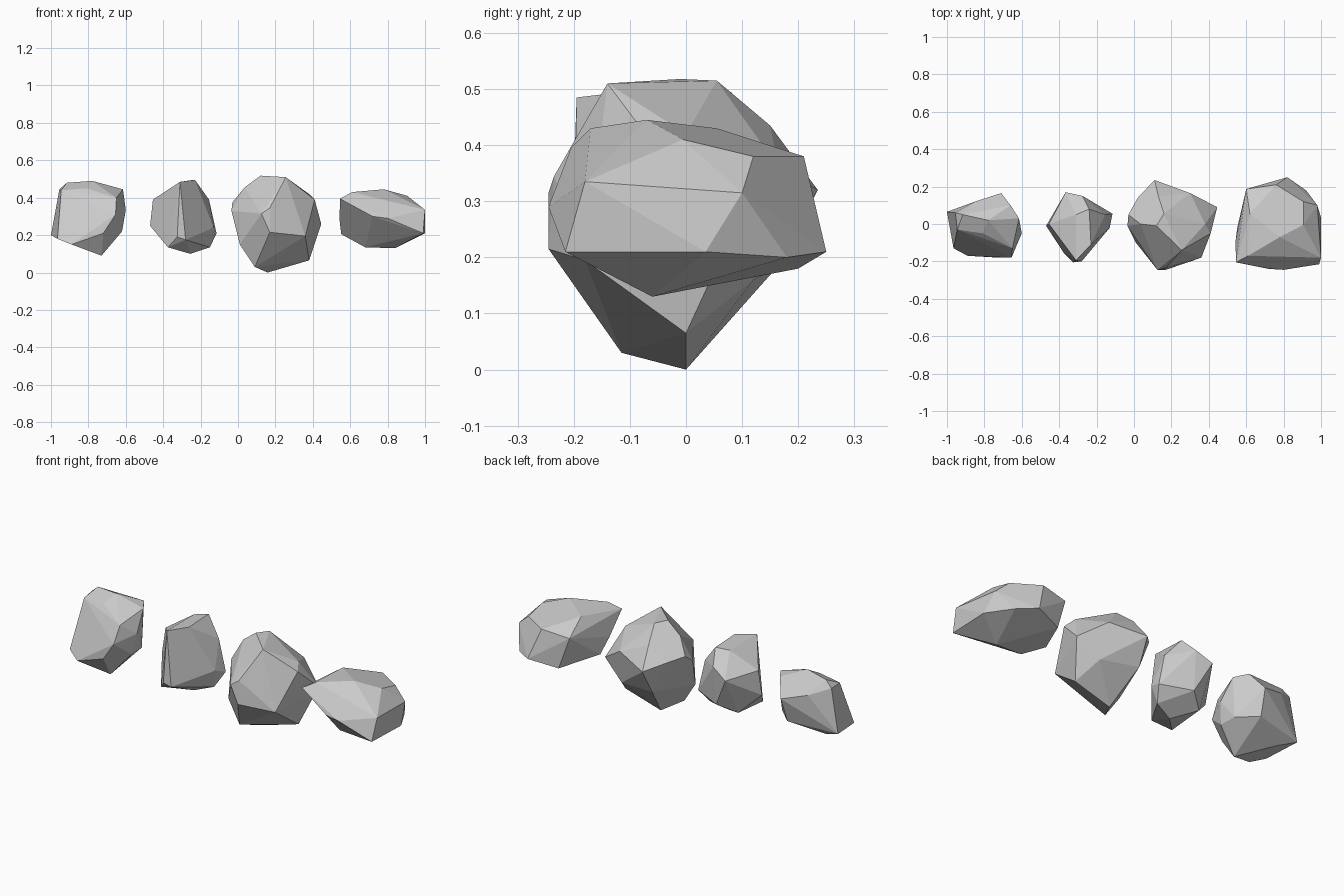
import bpy, bmesh, math


def rock(name, corners):
    """Faceted boulder: the convex hull of its corner points."""
    bm = bmesh.new()
    for c in corners:
        bm.verts.new(c)
    bmesh.ops.convex_hull(bm, input=bm.verts[:])
    bmesh.ops.delete(bm, geom=[v for v in bm.verts if not v.link_faces], context='VERTS')
    # merge nearly flat neighbours into larger facets
    bmesh.ops.dissolve_limit(bm, angle_limit=math.radians(5),
                             verts=bm.verts[:], edges=bm.edges[:])
    bmesh.ops.recalc_face_normals(bm, faces=bm.faces[:])
    mesh = bpy.data.meshes.new(name)
    bm.to_mesh(mesh)
    bm.free()
    ob = bpy.data.objects.new(name, mesh)
    bpy.context.collection.objects.link(ob)
    return ob


# leftmost blocky rock
rock("rock_blocky", [
    (-1, .065, .20), (-.965, -.13, .18), (-.955, .06, .445), (-.945, -.03, .44),
    (-.915, .05, .48), (-.78, .02, .49), (-.81, -.05, .45), (-.615, .03, .445),
    (-.66, .10, .45), (-.65, -.13, .40), (-.60, -.05, .335), (-.72, -.18, .21),
    (-.655, -.18, .31), (-.89, -.17, .15), (-.62, -.07, .22), (-.71, .165, .36),
    (-.85, .12, .40), (-.73, -.10, .09), (-.90, .03, .16), (-.625, .03, .22),
    (-.72, .12, .22)])

# slim upright rock
rock("rock_slim", [
    (-.47, -.01, .25), (-.455, 0, .39), (-.365, .17, .37), (-.275, .15, .42),
    (-.31, .05, .485), (-.24, .08, .495), (-.23, -.11, .495), (-.31, -.195, .485),
    (-.155, .05, .39), (-.115, .055, .21), (-.13, -.02, .24), (-.325, -.205, .19),
    (-.28, -.20, .175), (-.15, 0, .135), (-.255, -.03, .10), (-.375, -.155, .135),
    (-.37, .06, .15), (-.28, .13, .2)])

# large rock tapering to the ground
rock("rock_large", [
    (.12, -.01, .518), (.255, -.14, .51), (.16, .055, .515), (.035, 0, .455),
    (-.035, -.01, .33), (-.03, .05, .375), (.02, .14, .36), (.11, .235, .32),
    (.13, .15, .435), (.30, .165, .36), (.38, 0, .42), (.41, -.05, .39),
    (.445, .09, .26), (.36, -.18, .195), (.17, -.245, .215), (.17, -.235, .345),
    (.125, -.245, .315), (.158, 0, 0), (.38, 0, .065), (.09, -.115, .03),
    (.01, -.10, .15), (.10, .16, .18), (.32, .12, .16)])

# rightmost low wide rock
rock("rock_wide", [
    (.82, .25, .21), (.76, .21, .38), (.60, .187, .36), (.92, .18, .20),
    (.905, .12, .38), (.98, .10, .315), (1, .035, .21), (1, -.18, .335),
    (.905, -.005, .41), (.78, -.07, .445), (.62, .055, .43), (.61, -.17, .43),
    (.99, -.215, .21), (.80, -.245, .29), (.72, -.24, .30), (.545, -.205, .395),
    (.543, -.09, .28), (.552, -.02, .205), (.68, -.06, .135), (.84, -.06, .13),
    (.66, .20, .18)])
